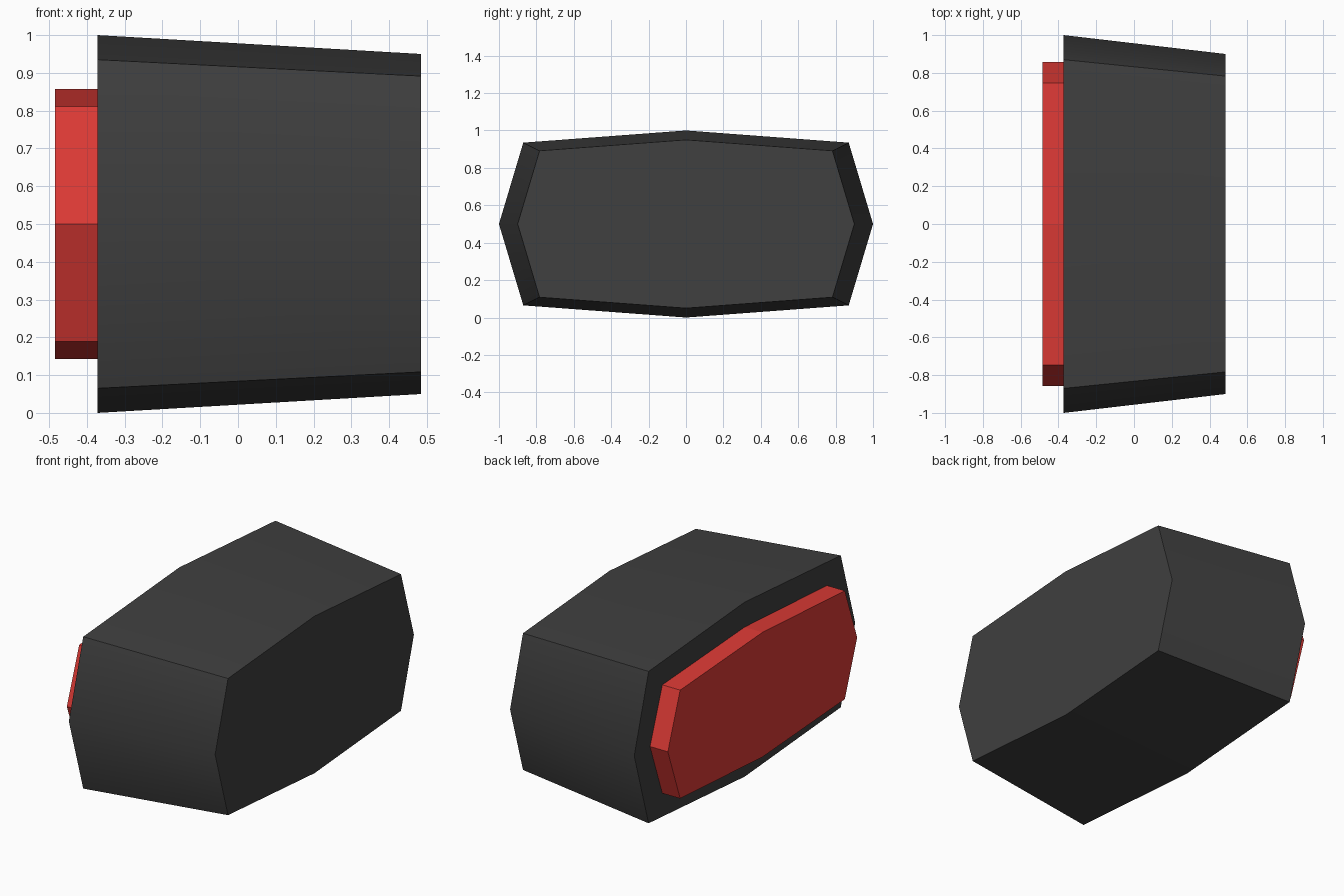
import bpy
import bmesh
import math

cube = bpy.data.objects.get("Cube")
if cube:
    bpy.data.objects.remove(cube, do_unlink=True)


def material(name, rgb):
    mat = bpy.data.materials.new(name)
    mat.use_nodes = True
    colour = (*rgb, 1)
    mat.diffuse_color = colour
    mat.node_tree.nodes["Principled BSDF"].inputs["Base Color"].default_value = colour
    return mat


# Shared eight-sided outline (y, z), centred on the origin
OUTLINE = [(-1, 0), (-0.87, -0.435), (0, -0.5), (0.87, -0.435),
           (1, 0), (0.87, 0.435), (0, 0.5), (-0.87, 0.435)]


def loft(name, ends, mat, smooth_angle=None):
    """Join two scaled outlines; each end is (x, y scale, z scale)."""
    bm = bmesh.new()
    a, b = [[bm.verts.new((x, y * sy, 0.5 + z * sz)) for y, z in OUTLINE]
            for x, sy, sz in ends]
    bm.faces.new(a)
    bm.faces.new(b)
    for i in range(len(a)):
        j = (i + 1) % len(a)
        bm.faces.new((a[i], a[j], b[j], b[i]))
    bmesh.ops.recalc_face_normals(bm, faces=bm.faces)
    mesh = bpy.data.meshes.new(name)
    bm.to_mesh(mesh)
    bm.free()
    mesh.materials.append(mat)
    obj = bpy.data.objects.new(name, mesh)
    bpy.context.collection.objects.link(obj)
    if smooth_angle:
        bpy.ops.object.select_all(action="DESELECT")
        obj.select_set(True)
        bpy.context.view_layer.objects.active = obj
        bpy.ops.object.shade_smooth_by_angle(angle=math.radians(smooth_angle))
    return obj


# Tapered housing, softened across the shallow ridges
loft("housing", [(-0.372, 1, 1), (0.485, 0.9, 0.9)],
     material("dark grey", (0.05, 0.05, 0.05)), 45)

# Raised lens on the wide end
loft("lens", [(-0.485, 0.857, 0.714), (-0.372, 0.857, 0.714)],
     material("red", (0.72, 0.042, 0.036)))
